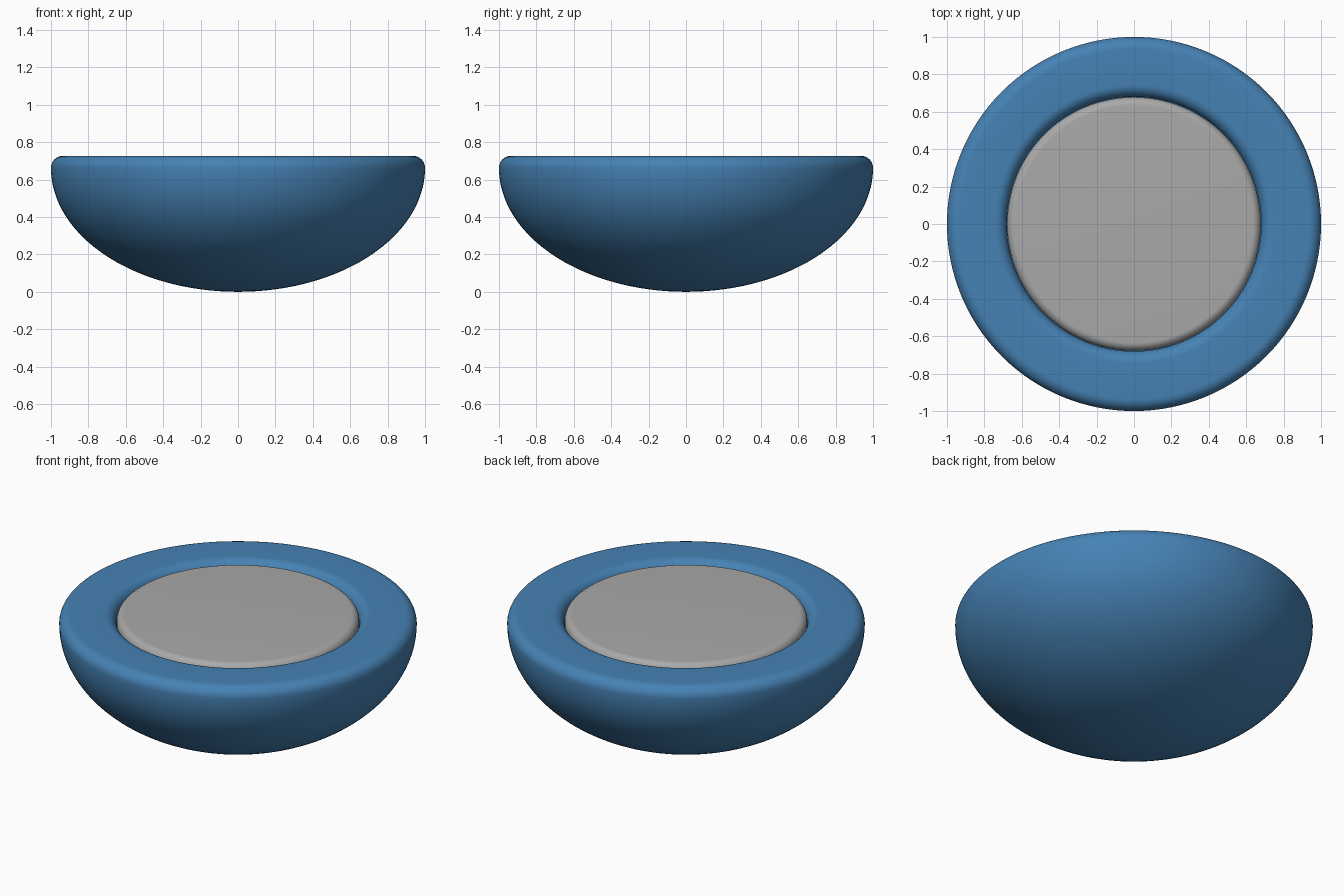
import bpy
import bmesh
from math import sin, cos, pi, radians

SEGMENTS = 128

cube = bpy.data.objects.get("Cube")
if cube:
    bpy.data.objects.remove(cube, do_unlink=True)


def material(name, rgb):
    mat = bpy.data.materials.new(name)
    mat.use_nodes = True
    mat.diffuse_color = (*rgb, 1)
    bsdf = mat.node_tree.nodes["Principled BSDF"]
    bsdf.inputs["Base Color"].default_value = (*rgb, 1)
    bsdf.inputs["Roughness"].default_value = 0.6
    return mat


def arc(cx, cz, rx, rz, start, end, steps):
    """Elliptical arc of (radius, height) points, angles in degrees."""
    angles = [radians(start + (end - start) * i / steps) for i in range(steps + 1)]
    return [(cx + rx * cos(a), cz + rz * sin(a)) for a in angles]


def lathe(name, profile, mat):
    """Revolve a profile that begins and ends on the vertical axis."""
    bm = bmesh.new()
    verts = [bm.verts.new((max(r, 0), 0, z)) for r, z in profile]
    edges = [bm.edges.new(pair) for pair in zip(verts, verts[1:])]
    bmesh.ops.spin(bm, geom=verts + edges, cent=(0, 0, 0), axis=(0, 0, 1),
                   angle=2 * pi, steps=SEGMENTS, use_duplicate=False)
    bmesh.ops.remove_doubles(bm, verts=bm.verts, dist=0.0001)
    bmesh.ops.recalc_face_normals(bm, faces=bm.faces)
    mesh = bpy.data.meshes.new(name)
    bm.to_mesh(mesh)
    bm.free()
    mesh.materials.append(mat)
    obj = bpy.data.objects.new(name, mesh)
    bpy.context.collection.objects.link(obj)
    bpy.ops.object.select_all(action="DESELECT")
    obj.select_set(True)
    bpy.context.view_layer.objects.active = obj
    bpy.ops.object.shade_smooth_by_angle(angle=radians(40))
    return obj


blue = material("steel_blue", (0.061, 0.223, 0.456))
grey = material("mid_grey", (0.397, 0.397, 0.397))

TOP = 0.727      # height of the flat rim
ROUND = 0.065    # rounding of the rim edges
HOLE = 0.68      # radius of the opening
WAIST = TOP - ROUND

# Rounded bowl: half-ellipsoid underside, rounded rim, recess for the disc
bowl_profile = (
    arc(0, WAIST, 1, WAIST, -90, 0, 40)
    + arc(1 - ROUND, WAIST, ROUND, ROUND, 0, 90, 10)[1:]
    + arc(HOLE + ROUND, WAIST, ROUND, ROUND, 90, 180, 10)
    + [(HOLE, 0.45), (0, 0.45)]
)
lathe("bowl", bowl_profile, blue)

# Disc with a softened edge filling the recess
EDGE = 0.045
DISC = HOLE - 0.002
disc_profile = (
    [(0, 0.455), (DISC, 0.455)]
    + arc(DISC - EDGE, TOP - 0.004 - EDGE, EDGE, EDGE, 0, 90, 10)
    + [(0, TOP - 0.004)]
)
lathe("inset_disc", disc_profile, grey)
